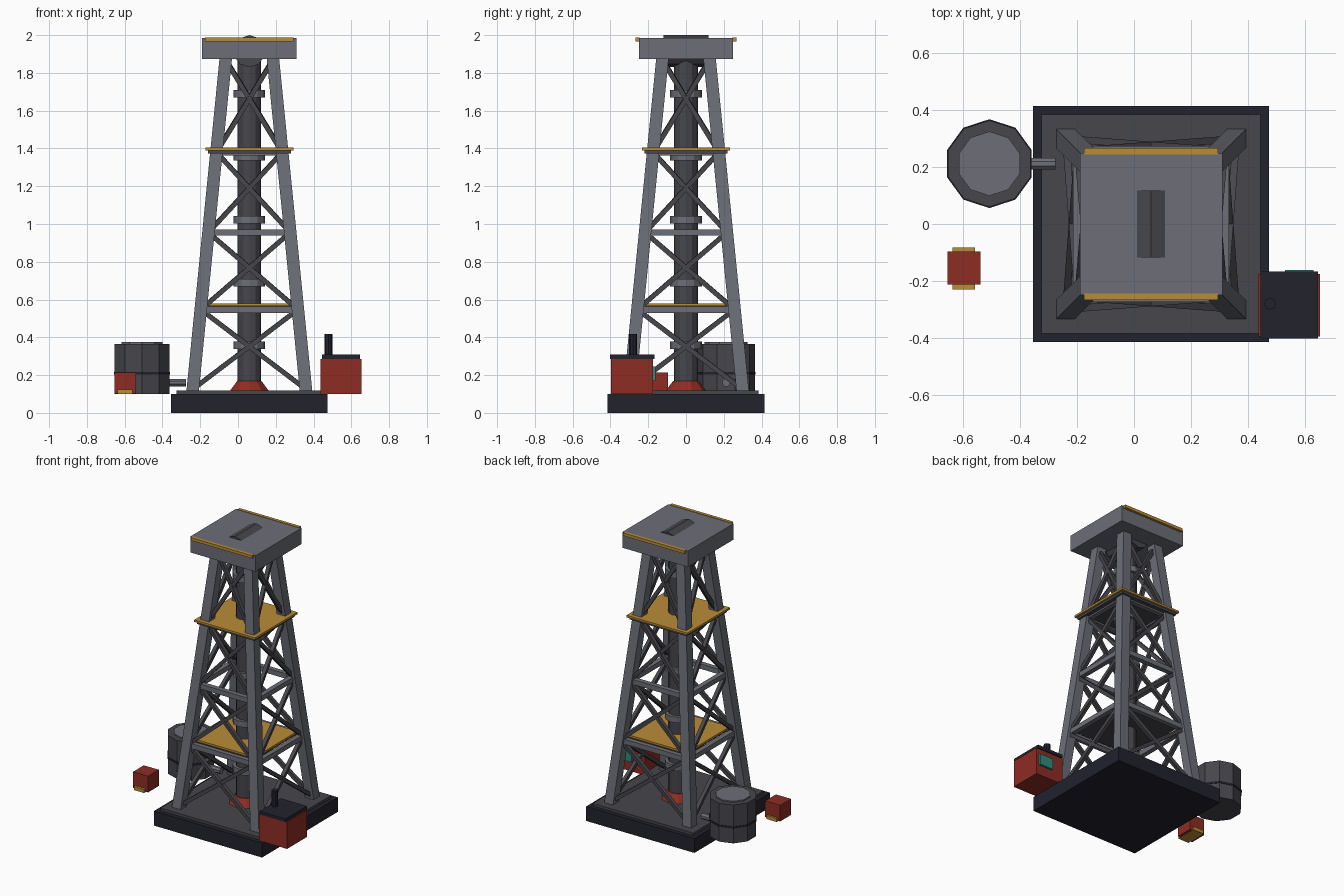
import bpy, math
from mathutils import Vector

cube = bpy.data.objects.get("Cube")
if cube:
    bpy.data.objects.remove(cube, do_unlink=True)


def material(name, rgb):
    m = bpy.data.materials.new(name)
    m.use_nodes = True
    m.diffuse_color = (*rgb, 1)
    m.node_tree.nodes["Principled BSDF"].inputs["Base Color"].default_value = (*rgb, 1)
    return m


steel = material("light steel", (0.15, 0.155, 0.185))
dark = material("dark steel", (0.061, 0.061, 0.072))
black = material("blue black", (0.016, 0.016, 0.027))
red = material("rust red", (0.27, 0.026, 0.017))
gold = material("safety yellow", (0.485, 0.262, 0.038))
teal = material("teal", (0.026, 0.262, 0.223))


def mesh_object(name, verts, faces, mat):
    me = bpy.data.meshes.new(name)
    me.from_pydata(verts, [], faces)
    me.materials.append(mat)
    ob = bpy.data.objects.new(name, me)
    bpy.context.collection.objects.link(ob)
    return ob


def loft(name, lower, upper, mat):
    """Solid between two matching rings of points."""
    n = len(lower)
    faces = [tuple(reversed(range(n))), tuple(range(n, 2 * n))]
    faces += [(i, (i + 1) % n, n + (i + 1) % n, n + i) for i in range(n)]
    return mesh_object(name, lower + upper, faces, mat)


def square(x, y, z, hx, hy):
    return [(x - hx, y - hy, z), (x + hx, y - hy, z), (x + hx, y + hy, z), (x - hx, y + hy, z)]


def box(name, x, y, z, mat):
    """Box from (min, max) pairs."""
    cx, cy = sum(x) / 2, sum(y) / 2
    hx, hy = (x[1] - x[0]) / 2, (y[1] - y[0]) / 2
    return loft(name, square(cx, cy, z[0], hx, hy), square(cx, cy, z[1], hx, hy), mat)


def drum(name, x, y, z, r, mat, sides=10, r_top=None):
    """Faceted upright cylinder or cone, with a corner towards +y."""
    def ring(h, rad):
        return [(x + rad * math.cos(math.pi / 2 + math.tau * i / sides),
                 y + rad * math.sin(math.pi / 2 + math.tau * i / sides), h) for i in range(sides)]
    return loft(name, ring(z[0], r), ring(z[1], r_top or r), mat)


def beam(name, a, b, width, mat, sides=4, turn=math.pi / 4):
    """Straight bar between two points."""
    a, b = Vector(a), Vector(b)
    d = (b - a).normalized()
    ref = Vector((0, 0, 1))
    u = d.cross(ref).normalized()
    v = u.cross(d)
    r = width / 2 / math.cos(math.pi / sides)
    ring = []
    for i in range(sides):
        t = turn - math.tau * i / sides
        ring.append(r * (math.cos(t) * u + math.sin(t) * v))
    return loft(name, [a + p for p in ring], [b + p for p in ring], mat)


CX = 0.06                       # tower axis
FOOT, HEAD = 0.118, 1.875       # leg ends


def spread(z):
    return 0.30 - 0.175 * (z - FOOT) / (HEAD - FOOT)


# Foundation
box("foundation", (CX - 0.415, CX + 0.415), (-0.415, 0.415), (0, 0.1), black)
box("deck", (CX - 0.385, CX + 0.385), (-0.385, 0.385), (0.1, FOOT), dark)

# Tapering legs
corners = [(-1, -1), (1, -1), (1, 1), (-1, 1)]
w = 0.033
for sx, sy in corners:
    a, b = spread(FOOT), spread(HEAD)
    loft("leg", square(CX + sx * a, sy * a, FOOT, w, w), square(CX + sx * b, sy * b, HEAD, w, w), steel)

# Girts and cross braces on all four sides
levels = [0.125, 0.547, 0.955, 1.38, 1.87]
for k in range(4):
    p, q = corners[k], corners[(k + 1) % 4]

    def at(c, z):
        return (CX + c[0] * spread(z), c[1] * spread(z), z)
    for z in levels[1:-1]:
        beam("girt", at(p, z), at(q, z), 0.034, steel)
    for lo, hi in zip(levels, levels[1:]):
        beam("cross_brace", at(p, lo), at(q, hi), 0.025, dark)
        beam("cross_brace", at(q, lo), at(p, hi), 0.025, dark)

# Work platforms with a yellow top
for z in (0.565, 1.39):
    box("platform_plate", (CX - 0.22, CX + 0.22), (-0.22, 0.22), (z - 0.016, z), dark)
    box("platform_floor", (CX - 0.233, CX + 0.233), (-0.233, 0.233), (z, z + 0.014), gold)

# Central pipe with collars and wellhead
drum("drill_pipe", CX, 0, (FOOT, 1.88), 0.063, dark, 12)
for i in range(5):
    z = 0.357 + i * 0.333
    drum("pipe_collar", CX, 0, (z - 0.02, z + 0.02), 0.084, steel, 12)
drum("wellhead", CX, 0, (FOOT, 0.17), 0.107, red, 10, 0.067)

# Crown with edge rails and pulley drum
box("crown", (CX - 0.25, CX + 0.25), (-0.25, 0.25), (1.873, 1.984), steel)
for s in (-1, 1):
    y = s * 0.256
    box("crown_rail", (CX - 0.235, CX + 0.235), (y - 0.011, y + 0.011), (1.967, 1.987), gold)
beam("crown_pulley", (CX, -0.118, 1.915), (CX, 0.118, 1.915),
     0.17 * math.cos(math.pi / 10), dark, 10, math.pi / 2)

# Storage tank
TX, TY = -0.508, 0.212
drum("tank", TX, TY, (0.1, 0.366), 0.152, dark)
drum("tank_lid", TX, TY, (0.366, 0.374), 0.113, steel)
drum("tank_band", TX, TY, (0.203, 0.217), 0.156, black)
beam("tank_pipe", (TX + 0.13, TY, 0.16), (-0.275, TY, 0.16), 0.04, steel, 8, math.pi / 8)

# Generator with roof, exhaust and control panel
box("generator", (0.438, 0.653), (-0.396, -0.175), (0.1, 0.286), red)
box("generator_roof", (0.445, 0.646), (-0.402, -0.167), (0.286, 0.308), black)
drum("exhaust", 0.478, -0.28, (0.3, 0.418), 0.021, black, 8)
box("control_panel", (0.53, 0.63), (-0.176, -0.162), (0.17, 0.245), teal)

# Small crate on skids
box("crate", (-0.655, -0.54), (-0.213, -0.096), (0.103, 0.215), red)
box("crate_skid", (-0.638, -0.558), (-0.23, -0.082), (0.1, 0.124), gold)
